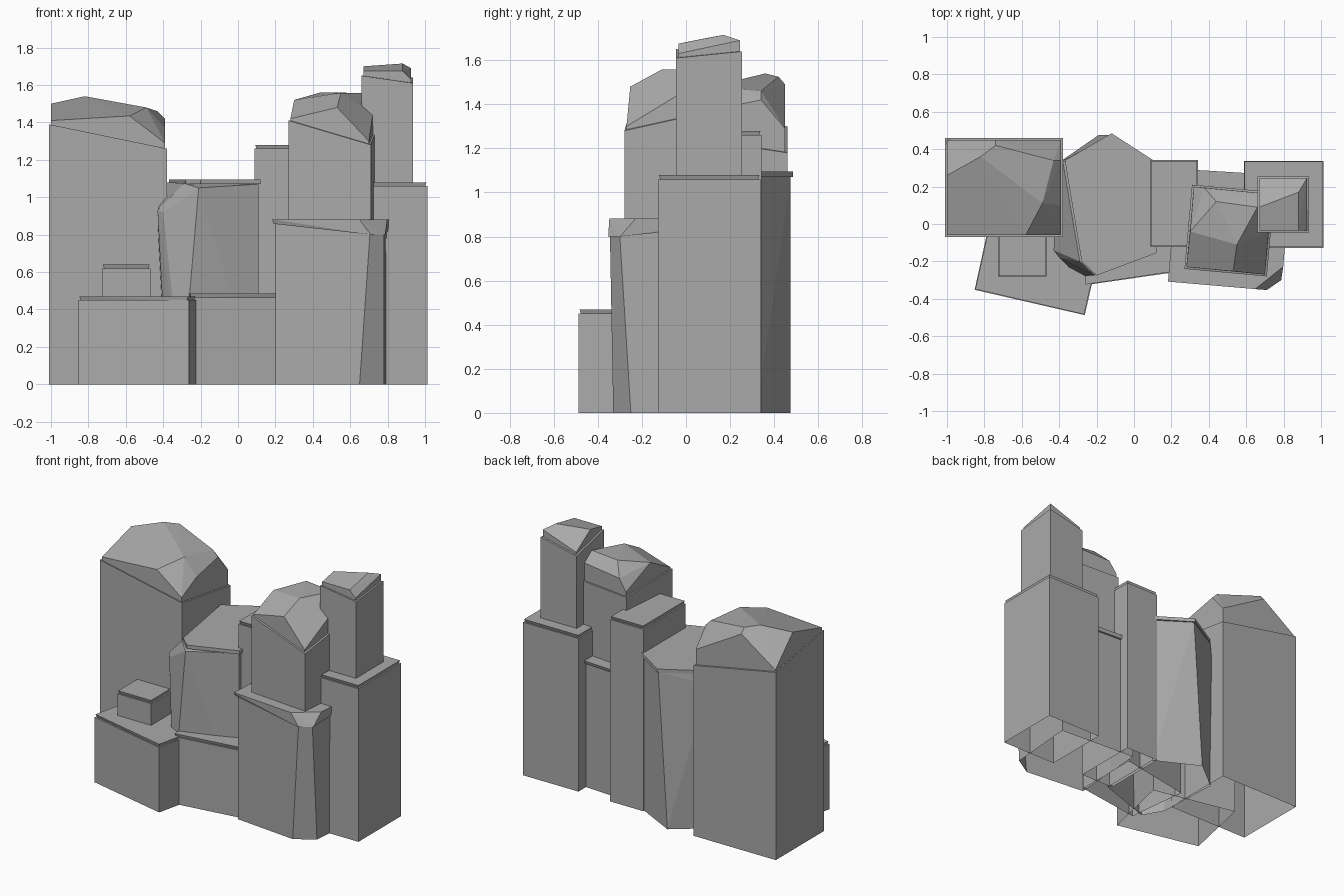
import bpy, bmesh, math
from mathutils import Vector

if "Cube" in bpy.data.objects:
    bpy.data.objects.remove(bpy.data.objects["Cube"])

stone = bpy.data.materials.new("grey_stone")
stone.diffuse_color = (0.4, 0.4, 0.4, 1)
stone.use_nodes = True
stone.node_tree.nodes["Principled BSDF"].inputs["Base Color"].default_value = stone.diffuse_color


def add_hull(bm, pts):
    """Add one convex, flat-faced rock around the points."""
    part = bmesh.new()
    for p in pts:
        part.verts.new(p)
    res = bmesh.ops.convex_hull(part, input=part.verts[:])
    loose = [v for v in part.verts if not v.link_faces]
    bmesh.ops.delete(part, geom=loose, context='VERTS')
    bmesh.ops.dissolve_limit(part, angle_limit=math.radians(2),
                             verts=part.verts[:], edges=part.edges[:])
    bmesh.ops.recalc_face_normals(part, faces=part.faces[:])
    # the cliff is open underneath
    under = [f for f in part.faces if all(v.co.z < 0.001 for v in f.verts)]
    bmesh.ops.delete(part, geom=under, context='FACES')
    me = bpy.data.meshes.new("tmp")
    part.to_mesh(me)
    part.free()
    bm.from_mesh(me)
    bpy.data.meshes.remove(me)


def finish(name, bm):
    me = bpy.data.meshes.new(name)
    bm.to_mesh(me)
    bm.free()
    me.materials.append(stone)
    ob = bpy.data.objects.new(name, me)
    bpy.context.collection.objects.link(ob)
    return ob


def rect(x0, x1, y0, y1):
    return [(x0, y0), (x1, y0), (x1, y1), (x0, y1)]


def grow(ring, d):
    """Move outline corners towards (negative d) or away from the middle."""
    cx = sum(p[0] for p in ring) / len(ring)
    cy = sum(p[1] for p in ring) / len(ring)
    return [(x + math.copysign(d, x - cx), y + math.copysign(d, y - cy)) for x, y in ring]


def at(ring, z):
    return [(x, y, z) for x, y in ring]


def ledge_block(name, ring, z0, z1):
    """Straight block with a thin, overhanging ledge on top."""
    bm = bmesh.new()
    add_hull(bm, at(grow(ring, -0.012), z0) + at(grow(ring, -0.012), z1 - 0.02))
    add_hull(bm, at(ring, z1 - 0.024) + at(ring, z1 - 0.008) + at(grow(ring, -0.008), z1))
    finish(name, bm)


def capped_pillar(name, ring, z0, tilts, cap):
    """Straight pillar with a faceted cap whose underside is tilted."""
    bm = bmesh.new()
    inner = grow(ring, -0.01)
    add_hull(bm, at(inner, z0) + [(x, y, z + 0.01) for (x, y), z in zip(inner, tilts)])
    add_hull(bm, [(x, y, z) for (x, y), z in zip(ring, tilts)] + cap)
    finish(name, bm)


# Tall left pillar
capped_pillar("left_pillar", rect(-1, -0.39, -0.06, 0.45), 0, (1.38, 1.25, 1.17, 1.29), [
    (-1, -0.06, 1.41), (-0.58, -0.06, 1.435), (-0.39, -0.06, 1.29),
    (-1, 0.26, 1.5), (-0.82, 0.36, 1.54), (-0.74, 0.42, 1.525), (-0.74, 0.45, 1.49),
    (-0.49, 0.11, 1.48), (-0.43, 0.34, 1.46), (-0.39, 0.1, 1.37), (-0.39, 0.34, 1.42),
    (-0.39, 0.45, 1.29), (-1, 0.45, 1.31)])

# Low front-left step and the small block on it
ledge_block("front_left_step", [(-0.84, -0.34), (-0.275, -0.475), (-0.16, 0.01), (-0.73, 0.14)], 0, 0.47)
ledge_block("small_block", rect(-0.715, -0.48, -0.27, 0.0), 0.44, 0.64)

# Low step in the middle
ledge_block("middle_step", [(-0.25, -0.315), (0.21, -0.245), (0.21, 0.2), (-0.3, 0.1)], 0, 0.485)

# Six-sided rock in the middle, cut away on its left side
bm = bmesh.new()
add_hull(bm, [
    (0.11, 0.32, 0), (-0.19, 0.475, 0), (-0.4, 0.31, 0), (-0.38, -0.14, 0),
    (-0.3, -0.28, 0), (0.11, -0.14, 0),
    (0.11, 0.32, 1.07), (-0.12, 0.475, 1.07), (-0.4, 0.33, 1.0),
    (-0.43, -0.14, 0.93), (-0.4, -0.18, 0.92), (-0.21, -0.275, 1.05), (0.11, -0.145, 1.07),
    (-0.38, 0.33, 1.08), (-0.29, -0.2, 1.075)])
add_hull(bm, [(x, y, z) for z in (1.07, 1.095) for x, y in
              [(0.12, 0.33), (-0.12, 0.485), (-0.37, 0.34), (-0.28, -0.2),
               (-0.2, -0.275), (0.12, -0.155)]])
finish("middle_rock", bm)

# Narrow block behind
ledge_block("narrow_block", rect(0.1, 0.33, -0.11, 0.33), 0, 1.28)

# Front-right block with its front corner cut off
bm = bmesh.new()
body = [(0.2, -0.285), (0.82, 0.24), (0.24, 0.275)]
add_hull(bm, at(body, 0) + at(body, 0.865) + [
    (0.65, -0.33, 0), (0.78, -0.25, 0), (0.705, -0.345, 0.8), (0.78, -0.3, 0.8),
    (0.64, -0.325, 0.865), (0.785, -0.22, 0.865)])
lip = [(0.19, -0.3), (0.64, -0.34), (0.79, -0.22), (0.83, 0.25), (0.24, 0.287)]
add_hull(bm, at(lip, 0.858) + at(lip, 0.873) + at(grow(lip, -0.008), 0.882) + [
    (0.71, -0.353, 0.8), (0.787, -0.3, 0.8)])
finish("front_right_block", bm)

# Capped rock standing on it
capped_pillar("upper_rock", [(0.28, -0.23), (0.70, -0.27), (0.74, 0.16), (0.32, 0.2)], 0.86,
              (1.40, 1.27, 1.37, 1.36), [
    (0.28, -0.23, 1.42), (0.53, -0.253, 1.48), (0.70, -0.27, 1.30),
    (0.30, -0.04, 1.52), (0.44, 0.12, 1.56), (0.66, 0.09, 1.558), (0.55, -0.11, 1.558),
    (0.375, 0.194, 1.48), (0.32, 0.2, 1.40), (0.72, -0.04, 1.44), (0.74, 0.16, 1.43),
    (0.66, 0.167, 1.5)])

# Right tower and its capped top
ledge_block("right_tower", rect(0.6, 1.0, -0.115, 0.325), 0, 1.08)
capped_pillar("tower_top", rect(0.67, 0.925, -0.035, 0.245), 1.05, (1.64, 1.60, 1.63, 1.57), [
    (0.67, -0.035, 1.675), (0.88, -0.035, 1.675), (0.925, -0.035, 1.63),
    (0.67, 0.09, 1.70), (0.88, 0.17, 1.715), (0.925, 0.245, 1.69), (0.67, 0.245, 1.60)])
